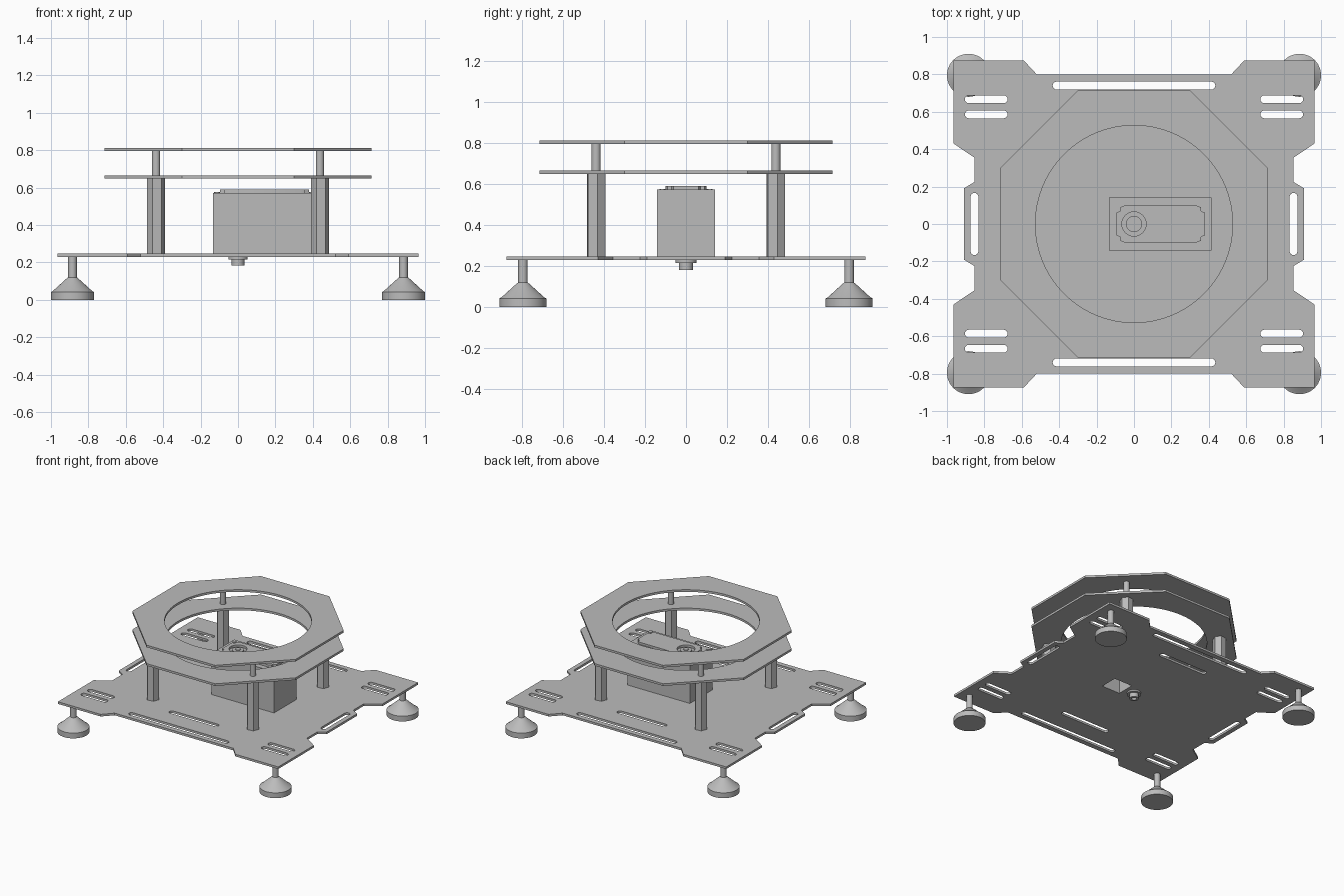
import bpy, bmesh, math
from math import sin, cos, pi

cube = bpy.data.objects.get("Cube")
if cube:
    bpy.data.objects.remove(cube, do_unlink=True)

grey = bpy.data.materials.new("machined_grey")
grey.use_nodes = True
colour = (0.5, 0.5, 0.5, 1)
grey.diffuse_color = colour
grey.node_tree.nodes["Principled BSDF"].inputs["Base Color"].default_value = colour


def add_mesh(name, bm):
    bmesh.ops.remove_doubles(bm, verts=bm.verts, dist=1e-5)
    bmesh.ops.recalc_face_normals(bm, faces=bm.faces)
    mesh = bpy.data.meshes.new(name)
    bm.to_mesh(mesh)
    bm.free()
    mesh.materials.append(grey)
    ob = bpy.data.objects.new(name, mesh)
    bpy.context.collection.objects.link(ob)
    bpy.ops.object.select_all(action='DESELECT')
    ob.select_set(True)
    bpy.context.view_layer.objects.active = ob
    bpy.ops.object.shade_smooth_by_angle(angle=math.radians(30))
    return ob


def sheet(name, outlines, z0, z1):
    """Extruded flat part: first outline is the border, the rest are holes."""
    curve = bpy.data.curves.new(name + "_outline", 'CURVE')
    curve.dimensions = '2D'
    curve.fill_mode = 'BOTH'
    curve.extrude = (z1 - z0) / 2
    for pts in outlines:
        spline = curve.splines.new('POLY')
        spline.points.add(len(pts) - 1)
        for p, (x, y) in zip(spline.points, pts):
            p.co = (x, y, 0, 1)
        spline.use_cyclic_u = True
    temp = bpy.data.objects.new(name + "_temp", curve)
    bpy.context.collection.objects.link(temp)
    mesh = temp.evaluated_get(bpy.context.evaluated_depsgraph_get()).to_mesh()
    bm = bmesh.new()
    bm.from_mesh(mesh)
    bpy.data.objects.remove(temp, do_unlink=True)
    bpy.data.curves.remove(curve)
    bmesh.ops.translate(bm, verts=bm.verts, vec=(0, 0, (z0 + z1) / 2))
    return add_mesh(name, bm)


def lathe(name, profile, x=0, y=0, sides=48, turn=0):
    """Revolve (radius, height) points; a closed solid about the z axis."""
    bm = bmesh.new()
    rings = [[bm.verts.new((x + r * cos(turn + 2 * pi * i / sides),
                            y + r * sin(turn + 2 * pi * i / sides), z))
              for i in range(sides)] for r, z in profile]
    for a, b in zip(rings, rings[1:]):
        for i in range(sides):
            j = (i + 1) % sides
            bm.faces.new((a[i], a[j], b[j], b[i]))
    bm.faces.new(rings[0])
    bm.faces.new(rings[-1])
    return add_mesh(name, bm)


def circle(r, n=64):
    return [(r * cos(2 * pi * i / n), r * sin(2 * pi * i / n)) for i in range(n)]


def rect(x0, x1, y0, y1):
    return [(x0, y0), (x1, y0), (x1, y1), (x0, y1)]


def slot(cx, cy, half, r=0.021, upright=False):
    pts = []
    for side, start in ((1, -pi / 2), (-1, pi / 2)):
        for i in range(9):
            a = start + pi * i / 8
            pts.append((side * (half - r) + r * cos(a), r * sin(a)))
    return [(cx + (v if upright else u), cy + (u if upright else v)) for u, v in pts]


def four_way(quarter):
    """Mirror a first-quadrant outline into a closed loop."""
    left = [(-x, y) for x, y in reversed(quarter)]
    top = quarter + left
    return top + [(-x, -y) for x, y in top]


corners = [(sx, sy) for sx in (1, -1) for sy in (1, -1)]

# Base plate with slots and a window beneath the motor
base = four_way([(0.91, 0.19), (0.853, 0.225), (0.853, 0.355), (0.965, 0.43),
                 (0.965, 0.875), (0.59, 0.875), (0.52, 0.80)])
window = rect(0.08, 0.24, -0.07, 0.07)
holes = [window]
for s in (1, -1):
    holes += [slot(0, s * 0.74, 0.435), slot(0, s * 0.55, 0.215),
              slot(s * 0.853, 0, 0.166, upright=True)]
for sx, sy in corners:
    holes += [slot(sx * 0.79, sy * y, 0.114) for y in (0.667, 0.586)]
sheet("base_plate", [base] + holes, 0.229, 0.246)

# Two octagonal rings
octagon = four_way([(0.715, 0.30), (0.30, 0.715)])
for name, z in (("lower_ring", 0.648), ("upper_ring", 0.794)):
    sheet(name, [octagon, circle(0.527, 96)], z, z + 0.017)

# Feet, hexagonal posts and round spacers at the corners
for sx, sy in corners:
    place = ("back" if sy > 0 else "front") + ("_left" if sx > 0 else "_right")
    lathe(place + "_foot", [(0.115, 0), (0.115, 0.042), (0.105, 0.047), (0.03, 0.115),
                            (0.023, 0.12), (0.023, 0.23)], sx * 0.885, sy * 0.795)
    lathe(place + "_post", [(0.049, 0.246), (0.049, 0.648)],
          sx * 0.438, sy * 0.438, sides=6, turn=math.radians(8))
    lathe(place + "_spacer", [(0.022, 0.665), (0.022, 0.794)],
          sx * 0.438, sy * 0.438, sides=32)

# Motor housing, hollow above the window, with a raised lid
body = rect(-0.133, 0.415, -0.142, 0.142)
sheet("motor_housing", [body, window], 0.246, 0.50)
sheet("motor_top", [body], 0.50, 0.572)
lid = [(0.142 + x, y) for x, y in four_way(
    [(0.237, 0.06), (0.215, 0.07), (0.215, 0.09), (0.19, 0.10)])]
sheet("motor_lid", [lid, circle(0.065)], 0.572, 0.589)
lathe("lid_boss", [(0.043, 0.572), (0.043, 0.583)])
lathe("lid_boss_tip", [(0.02, 0.583), (0.02, 0.589)])
for sx, sy in corners:
    lathe("motor_screw", [(0.015, 0.572), (0.015, 0.576)],
          0.141 + sx * 0.253, sy * 0.115, sides=20)

# Output shaft under the plate
lathe("shaft_flange", [(0.052, 0.229), (0.052, 0.216), (0.034, 0.216), (0.034, 0.182),
                       (0.018, 0.182), (0.018, 0.20)])
